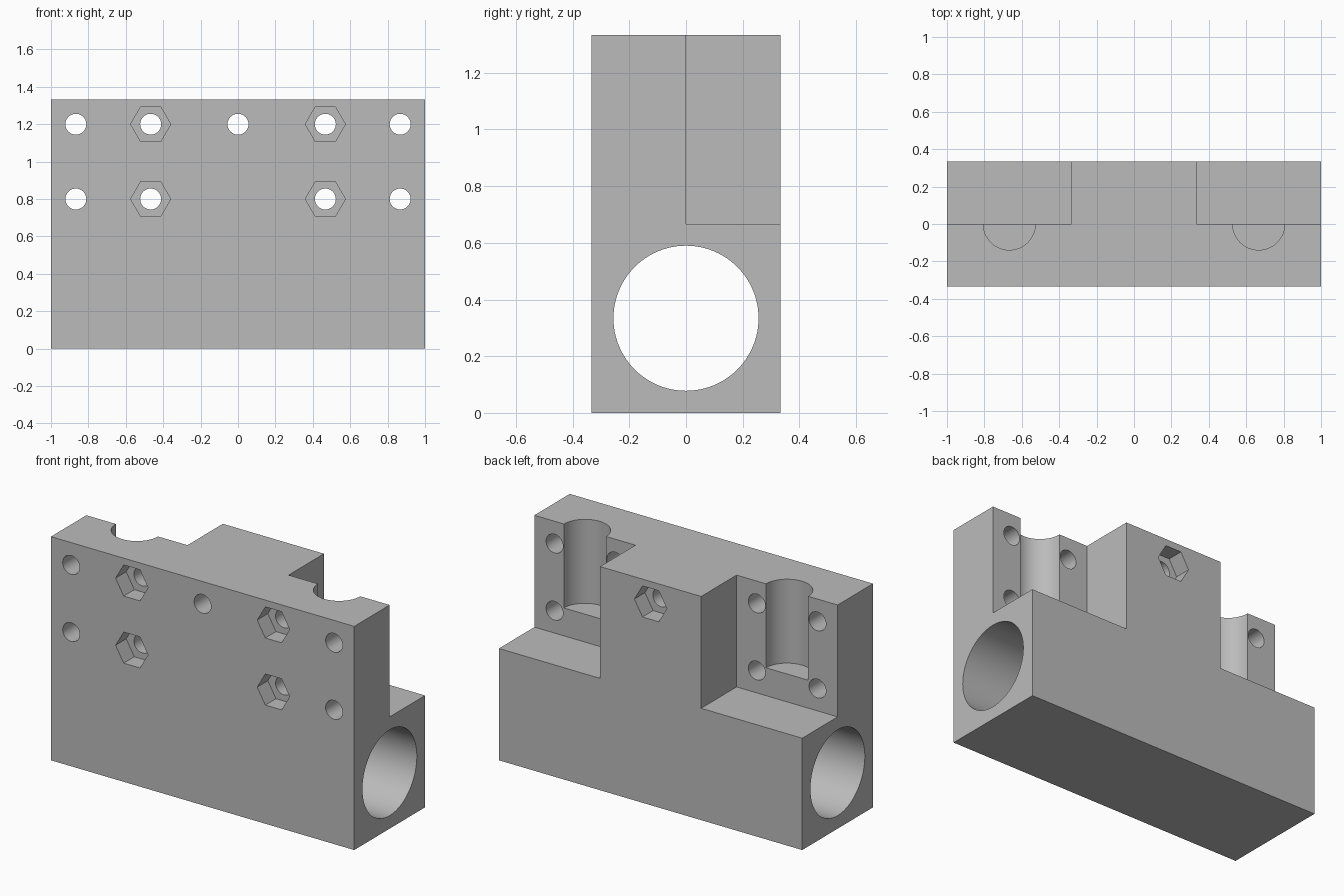
import bpy
from math import radians, pi

if "Cube" in bpy.data.objects:
    bpy.data.objects.remove(bpy.data.objects["Cube"], do_unlink=True)

HALF_D = 1 / 3           # half depth
LEDGE_Z = 2 / 3          # height of the lower block
TOP_Z = 4 / 3
HOLE_R, NUT_R, NUT_DEPTH = 0.056, 0.107, 0.1
HOLE_ROWS = (0.8, 1.2)

grey = bpy.data.materials.new("plain grey")
grey.use_nodes = True
colour = (0.5, 0.5, 0.5, 1)
grey.diffuse_color = colour
grey.node_tree.nodes["Principled BSDF"].inputs["Base Color"].default_value = colour


def box(name, low, high):
    centre = [(a + b) / 2 for a, b in zip(low, high)]
    bpy.ops.mesh.primitive_cube_add(size=1, location=centre)
    ob = bpy.context.object
    ob.name = name
    ob.scale = [b - a for a, b in zip(low, high)]
    bpy.ops.object.transform_apply(location=True, rotation=True, scale=True)
    ob.data.materials.append(grey)
    return ob


def rod(name, radius, start, end, axis, sides=64):
    """Prism between two points along the named axis."""
    centre = [(a + b) / 2 for a, b in zip(start, end)]
    length = sum(abs(b - a) for a, b in zip(start, end))
    turn = {"X": (0, pi / 2, 0), "Y": (pi / 2, 0, 0), "Z": (0, 0, 0)}[axis]
    bpy.ops.mesh.primitive_cylinder_add(vertices=sides, radius=radius, depth=length,
                                        location=centre)
    ob = bpy.context.object
    ob.name = name
    if sides == 6:       # put two corners on the horizontal line
        ob.rotation_euler = (0, 0, radians(30))
        bpy.ops.object.transform_apply(location=False, rotation=True, scale=False)
    ob.rotation_euler = turn
    bpy.ops.object.transform_apply(location=True, rotation=True, scale=True)
    ob.data.materials.append(grey)
    return ob


def cut(target, cutter):
    cutter.hide_render = True
    mod = target.modifiers.new("cut", "BOOLEAN")
    mod.operation = "DIFFERENCE"
    mod.solver = "EXACT"
    mod.object = cutter
    bpy.context.view_layer.objects.active = target
    bpy.ops.object.modifier_apply(modifier=mod.name)
    bpy.data.objects.remove(cutter, do_unlink=True)


# Main block with a long bore through the base
block = box("bearing_block", (-1, -HALF_D, 0), (1, HALF_D, TOP_Z))
cut(block, rod("bore", 0.256, (-1.2, 0, 0.334), (1.2, 0, 0.334), "X", 96))

for side in (-1, 1):
    # Rear corner step and half-round pocket
    xs = sorted((side / 3, side * 1.2))
    cut(block, box("step", (xs[0], 0, LEDGE_Z), (xs[1], 0.6, 1.6)))
    cut(block, rod("pocket", 0.139, (side * 2 / 3, 0, 0.833), (side * 2 / 3, 0, 1.6), "Z"))
    # Bolt holes, the inner ones with hexagonal nut recesses at the front
    for z in HOLE_ROWS:
        for x in (side * 0.467, side * 0.867):
            cut(block, rod("bolt_hole", HOLE_R, (x, -0.5, z), (x, 0.2, z), "Y", 32))
        x = side * 0.467
        cut(block, rod("nut_recess", NUT_R, (x, -0.5, z), (x, NUT_DEPTH - HALF_D, z), "Y", 6))

# Central bolt hole with its nut recess at the back
cut(block, rod("bolt_hole", HOLE_R, (0, -0.5, 1.2), (0, 0.5, 1.2), "Y", 32))
cut(block, rod("nut_recess", NUT_R, (0, HALF_D - NUT_DEPTH, 1.2), (0, 0.5, 1.2), "Y", 6))

bpy.ops.object.select_all(action="DESELECT")
block.select_set(True)
bpy.context.view_layer.objects.active = block
bpy.ops.object.shade_smooth_by_angle(angle=radians(30))
